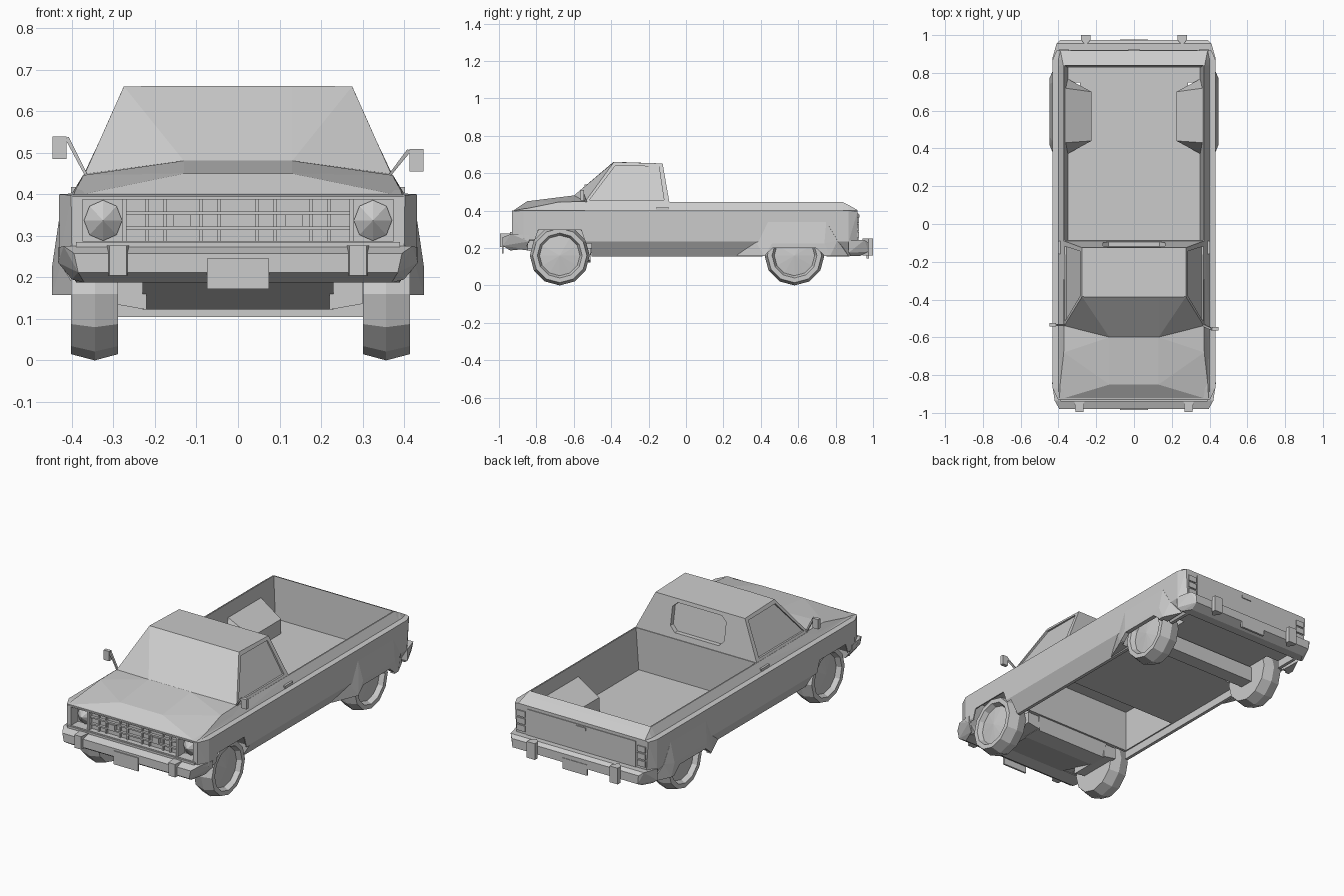
import bpy, bmesh, math

if "Cube" in bpy.data.objects:
    bpy.data.objects.remove(bpy.data.objects["Cube"])

SIDES = ((1, "right"), (-1, "left"))


def finish(name, bm):
    bmesh.ops.recalc_face_normals(bm, faces=bm.faces[:])
    if bm.calc_volume(signed=True) < 0:
        bmesh.ops.reverse_faces(bm, faces=bm.faces[:])
    me = bpy.data.meshes.new(name)
    bm.to_mesh(me)
    bm.free()
    ob = bpy.data.objects.new(name, me)
    bpy.context.collection.objects.link(ob)
    return ob


def hull(name, pts, sym=False, s=1):
    """Convex solid around points; sym adds mirrored points, s=-1 flips x."""
    bm = bmesh.new()
    allp = [(x * s, y, z) for x, y, z in pts]
    if sym:
        allp += [(-x, y, z) for x, y, z in allp]
    for p in allp:
        bm.verts.new(p)
    bmesh.ops.remove_doubles(bm, verts=bm.verts[:], dist=1e-5)
    bmesh.ops.convex_hull(bm, input=bm.verts[:])
    bmesh.ops.delete(bm, geom=[v for v in bm.verts if not v.link_faces], context='VERTS')
    bmesh.ops.dissolve_limit(bm, angle_limit=0.01, verts=bm.verts[:], edges=bm.edges[:])
    return finish(name, bm)


def box(name, x, y, z, s=1):
    return hull(name, [(a, b, c) for a in x for b in y for c in z], s=s)


def volume(me):
    bm = bmesh.new()
    bm.from_mesh(me)
    v = bm.calc_volume()
    bm.free()
    return v


def cut(ob, cutters):
    """Subtract cutters one by one, trying the other solver if one fails."""
    for c in cutters:
        before = volume(ob.data)
        for solver in ('MANIFOLD', 'EXACT', 'FLOAT'):
            m = ob.modifiers.new("cut", 'BOOLEAN')
            m.operation, m.solver, m.object = 'DIFFERENCE', solver, c
            bpy.context.view_layer.update()
            ev = ob.evaluated_get(bpy.context.evaluated_depsgraph_get())
            me = bpy.data.meshes.new_from_object(ev)
            ob.modifiers.clear()
            if before * .3 < volume(me) < before * .99999:
                ob.data = me
                break


# Body shell: half cross-sections (sill, crease, belt, ledge, rail) lofted lengthwise
MAIN = ((.38, .155), (.43, .235), (.431, .40), (.40, .402), (.374, .445))
stations = [
    (-.93, ((.37, .20), (.40, .25), (.402, .398), (.40, .399), (.395, .40))),
    (-.87, ((.39, .19), (.43, .25), (.431, .40), (.40, .402), (.392, .41))),
    (-.54, MAIN[:4] + ((.372, .445),)),
    (-.09, MAIN), (.84, MAIN),
    (.87, MAIN[:4] + ((.38, .43),)),
    (.918, ((.37, .165), (.40, .235), (.41, .398), (.397, .40), (.39, .402))),
]
bm = bmesh.new()
rings = []
for y, half in stations:
    ring = list(half) + [(-x, z) for x, z in reversed(half)]
    rings.append([bm.verts.new((x, y, z)) for x, z in ring])
for a, b in zip(rings, rings[1:]):
    for i in range(len(a)):
        j = (i + 1) % len(a)
        bm.faces.new((a[i], a[j], b[j], b[i]))
bm.faces.new(rings[0])
bm.faces.new(rings[-1])
bmesh.ops.triangulate(bm, faces=bm.faces[:])
body = finish("body_shell", bm)

# Cutters: bed, underside, cab interior, grille recess, wheel arches
bed = hull("bed_cutter", [(.35, -.085, .215), (.35, .828, .215),
                          (.369, -.085, .47), (.369, .84, .47)], sym=True)
under = box("under_cutter", (-.362, .362), (-.89, .89), (.05, .198))
cabin = box("cabin_cutter", (-.355, .355), (-.49, -.115), (.1, .43))
grille_cut = box("grille_cutter", (-.375, .375), (-1, -.87), (.287, .388))
cutters = [bed, under, cabin, grille_cut]
for s, side in SIDES:
    for yc, ztop, w0, w1 in ((-.675, .296, .16, .115), (.58, .2, .155, .115)):
        cavity = hull("cavity_cutter", [(x, yc + d, z) for x, top in ((.285, .312), (.424, .328))
                      for d, z in ((-.17, .03), (.17, .03), (-.17, .225), (.17, .225),
                                   (-.1, top), (.1, top))], s=s)
        mouth = hull("arch_cutter", [(x, yc + d, z) for x in (.4, .52)
                     for d, z in ((-w0, .02), (w0, .02), (-w0, .165), (w0, .165),
                                  (-w1, ztop), (w1, ztop))], s=s)
        cutters += [cavity, mouth]
        if yc > 0:
            # Wheel boxes inside the bed, sloping down from the side wall
            well = hull(side + "_bed_wheel_box", [
                (.372, .36, .205), (.225, .44, .205), (.372, .78, .205), (.225, .70, .205),
                (.37, .43, .375), (.225, .44, .295), (.37, .72, .375), (.225, .70, .295)], s=s)
            cut(well, [cavity])
            # Rear fender flares
            flare = hull(side + "_rear_flare", [
                (.385, .27, .157), (.425, .37, .235), (.431, .44, .34), (.431, .75, .34),
                (.431, .81, .24), (.40, .87, .157), (.448, .42, .157), (.448, .77, .157),
                (.448, .46, .225), (.448, .74, .225)], s=s)
            cut(flare, [cavity, mouth])
cut(body, cutters)

# Hood with faceted centre bulge
hull("hood", [(.37, -.54, .449), (.13, -.60, .481), (.372, -.68, .446), (.13, -.85, .45),
              (.40, -.931, .395), (.40, -.54, .40), (.13, -.54, .48)], sym=True)

# Cab with recessed windows
cab = hull("cab", [(.37, -.54, .447), (.13, -.60, .48), (.275, -.385, .66), (.13, -.387, .661),
                   (.275, -.125, .652), (.375, -.088, .44), (.372, -.5, .44)], sym=True)
win = []
for s, side in SIDES:
    win.append(hull("side_window_cutter", [
        (.372 - .46 * (z - .45) + o, y, z) for o in (-.012, .05)
        for y, z in ((-.515, .458), (-.378, .64), (-.145, .636), (-.118, .458))], s=s))
win.append(hull("rear_window_cutter", [
    (x, -.09 - .175 * (z - .45) + o, z) for o in (-.025, .06)
    for x, z in ((.135, .475), (.165, .505), (.165, .605), (.135, .632))], sym=True))
cut(cab, win)
for c in cutters + win:
    bpy.data.objects.remove(c)

# Grille panel, bars, dividers and marker lamps
box("grille_panel", (-.275, .275), (-.90, -.86), (.28, .392))
for z in (.318, .355):
    box("grille_bar", (-.27, .27), (-.915, -.89), (z - .004, z + .004))
for s, side in SIDES:
    for x in (.045, .09, .175, .22):
        box("grille_slat", (x - .004, x + .004), (-.91, -.89), (.285, .39), s)
    box("grille_divider", (.268, .28), (-.926, -.86), (.285, .39), s)
    box(side + "_marker_lamp", (.115, .155), (-.92, -.89), (.322, .351), s)
    # Faceted headlights
    ring = [(.325 + .046 * math.cos(k * math.pi / 4), .337 + .049 * math.sin(k * math.pi / 4))
            for k in range(8)]
    hull(side + "_headlight", [(x, y, z) for x, z in ring for y in (-.86, -.88)]
         + [(.325, -.915, .337)], s=s)
box("grille_lower_lip", (-.39, .39), (-.94, -.90), (.272, .285))

# Bumpers, overriders and plates
hull("front_bumper", [(.395, -.98, .258), (.385, -.98, .212), (.42, -.935, .275),
                      (.37, -.94, .187), (.434, -.84, .272), (.433, -.84, .235),
                      (.40, -.86, .195)], sym=True)
hull("rear_bumper", [(.39, .975, .228), (.385, .975, .18), (.41, .955, .243),
                     (.38, .93, .157), (.434, .87, .24), (.434, .87, .175),
                     (.41, .88, .157)], sym=True)
for s, side in SIDES:
    hull(side + "_front_overrider", [(x, y, z) for x, y in ((.268, -.995), (.31, -.995),
         (.262, -.93), (.316, -.93)) for z in (.205, .277)], s=s)
    hull(side + "_rear_overrider", [(x, y, z) for z in (.16, .25) for x, y in
         ((.23, 1), (.28, 1), (.23, .975), (.28, .975), (.255, .945))], s=s)
box("front_plate", (-.075, .075), (-.985, -.975), (.172, .246))
box("rear_plate", (-.075, .075), (.966, .978), (.145, .205))

# Tailgate, handle and stacked tail lights
box("tailgate_panel", (-.335, .335), (.90, .922), (.24, .385))
box("tailgate_handle", (-.03, .03), (.91, .927), (.362, .378))
for s, side in SIDES:
    for k in range(3):
        box(side + "_tail_light", (.345, .396), (.90, .924), (.255 + k * .04, .287 + k * .04), s)
    # Door handles
    box(side + "_door_handle", (.38, .402), (-.16, -.09), (.403, .418), s)

# Mirrors: the two sides sit at different heights
for s, side, y, z in ((1, "right", -.557, .455), (-1, "left", -.535, .485)):
    box(side + "_mirror", (.413, .447), (y - .008, y + .012), (z, z + .054), s)
    hull(side + "_mirror_arm", [(x, yy, zz) for x, yc, zz in
         ((.362, -.535, .447), (.370, -.535, .447), (.408, y, z + .054), (.416, y, z + .048))
         for yy in (yc - .006, yc + .006)], s=s)

# Engine pan with side blocks, and rear axle
hull("engine_pan", [(.23, -.89, .2), (.23, -.62, .122), (.23, -.52, .122), (.23, -.50, .2)],
     sym=True)
for s, side in SIDES:
    hull(side + "_pan_block", [(x, y, z) for x, z in ((.22, .2), (.30, .2), (.22, .122), (.30, .136))
                               for y in (-.75, -.51)], s=s)
box("rear_axle", (-.32, .32), (.54, .62), (.105, .19))

# Wheels: twelve-sided with peaked tread and dished rim
PROFILE = ((.295, .145), (.351, .16), (.408, .145), (.408, .12), (.382, .108))
for s, side in SIDES:
    for yc, end in ((-.675, "front"), (.58, "rear")):
        bm = bmesh.new()
        rings = [[bm.verts.new((x * s + .006, yc + r * math.sin(k * math.pi / 6),
                                .16 - r * math.cos(k * math.pi / 6))) for k in range(12)]
                 for x, r in PROFILE]
        for a, b in zip(rings, rings[1:]):
            for i in range(12):
                j = (i + 1) % 12
                bm.faces.new((a[i], a[j], b[j], b[i]))
        bm.faces.new(rings[0])
        hub = bm.verts.new((.396 * s + .006, yc, .16))
        for i in range(12):
            bm.faces.new((rings[-1][i], rings[-1][(i + 1) % 12], hub))
        finish(side + "_" + end + "_wheel", bm)
